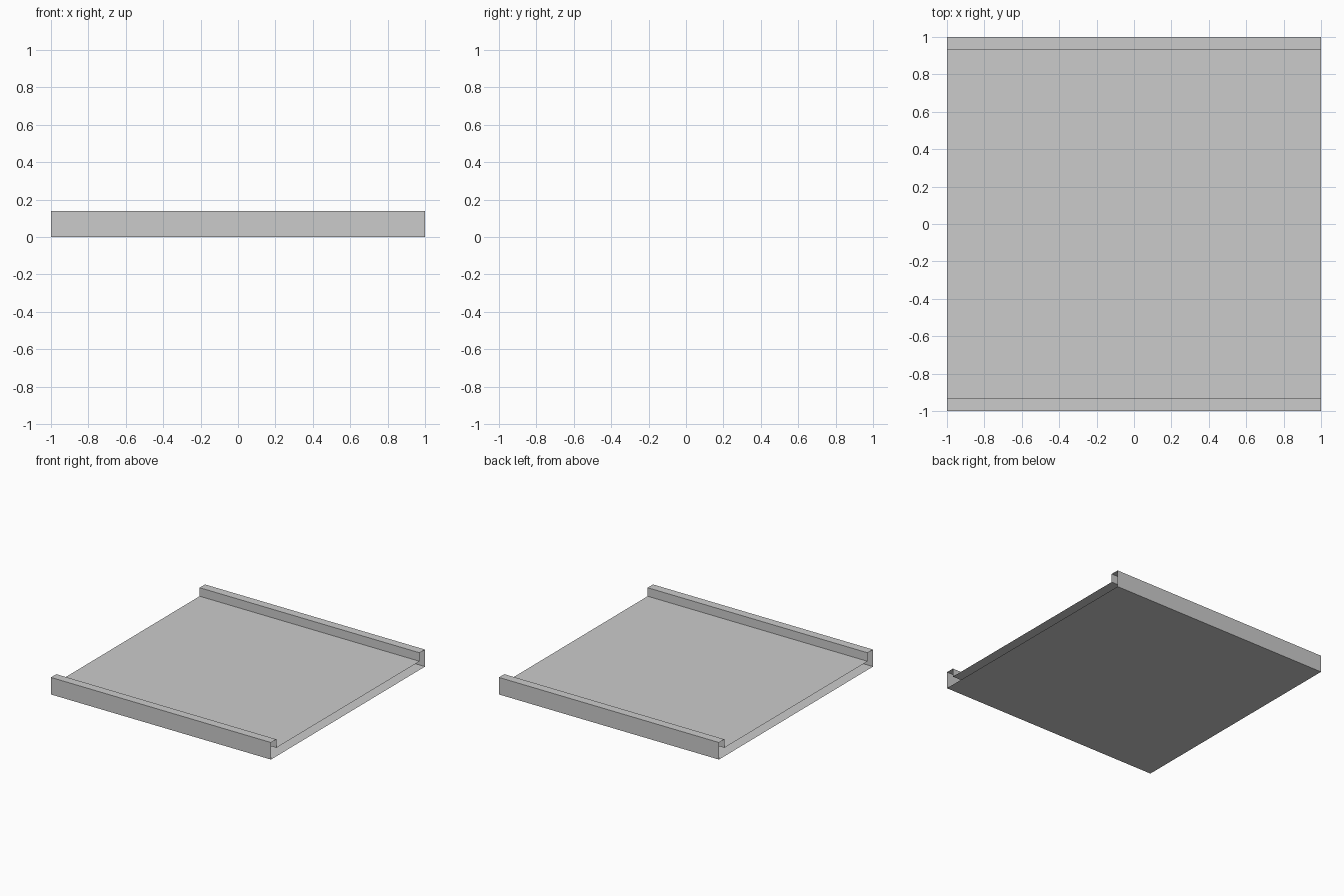
import bpy, bmesh

if "Cube" in bpy.data.objects:
    bpy.data.objects.remove(bpy.data.objects["Cube"])

T, H = 0.07, 0.14  # shell thickness and kerb height

# Half of the channel cross-section (y, z), mirrored across y = 0
half = [(1, 0), (1, H), (1 - T, H), (1 - T, T)]
profile = half + [(-y, z) for y, z in reversed(half)]

# Hollow channel section, extruded along x with open ends
bm = bmesh.new()
left = [bm.verts.new((-1, y, z)) for y, z in profile]
right = [bm.verts.new((1, y, z)) for y, z in profile]
n = len(profile)
for i in range(n):
    j = (i + 1) % n
    bm.faces.new((left[i], left[j], right[j], right[i]))
bmesh.ops.recalc_face_normals(bm, faces=bm.faces)

mesh = bpy.data.meshes.new("walkway_section")
bm.to_mesh(mesh)
bm.free()
bpy.context.collection.objects.link(bpy.data.objects.new("walkway_section", mesh))
